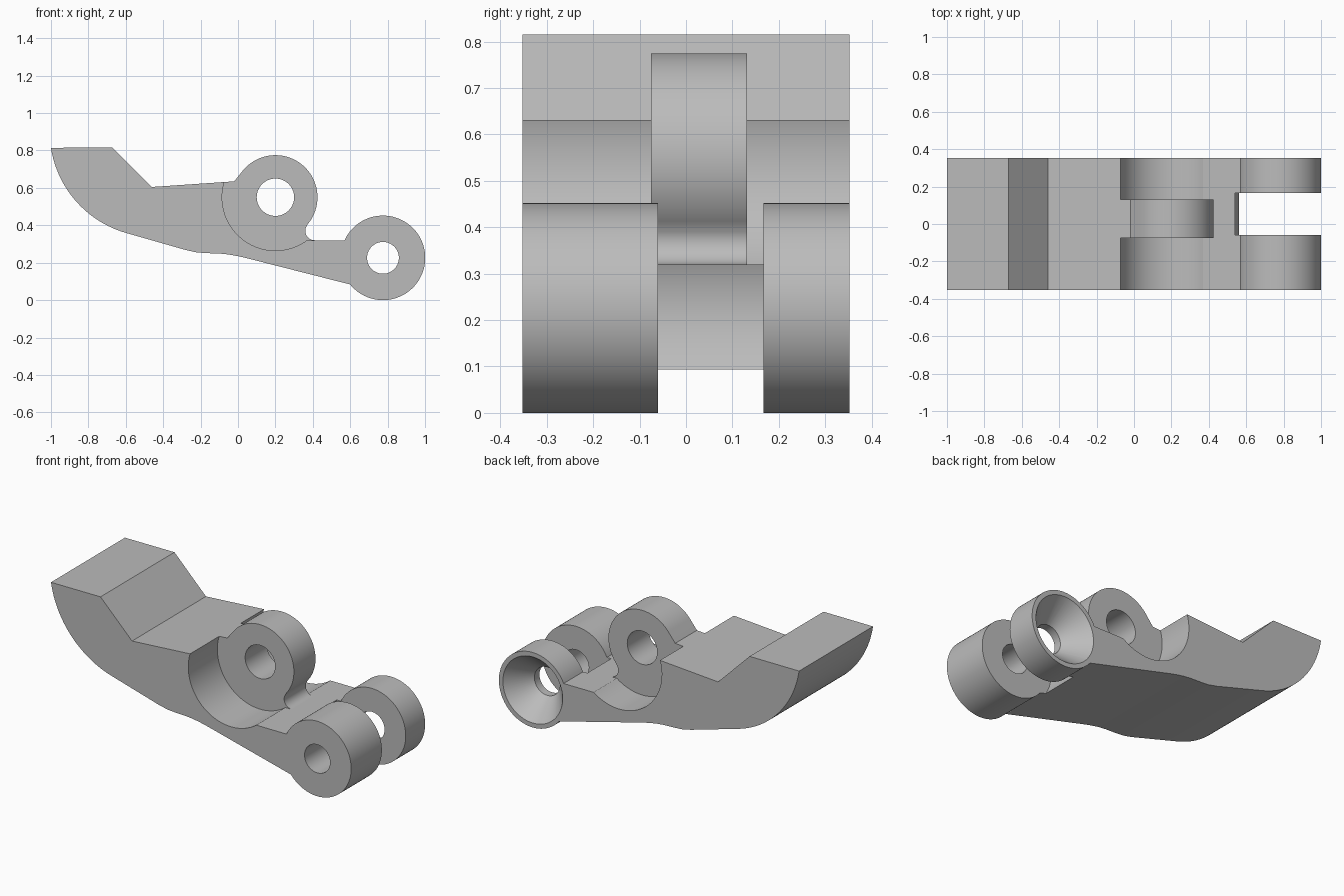
import bpy, bmesh
from math import sin, cos, radians

cube = bpy.data.objects.get("Cube")
if cube:
    bpy.data.objects.remove(cube, do_unlink=True)

grey = bpy.data.materials.new("plain grey")
grey.use_nodes = True
grey.diffuse_color = (0.5, 0.5, 0.5, 1)
grey.node_tree.nodes["Principled BSDF"].inputs["Base Color"].default_value = (0.5, 0.5, 0.5, 1)

HALF = 0.352               # half width of the arm
PIVOT = (0.2, 0.55)        # centre of the upper lug
FORK = (0.775, 0.226)      # centre of the fork eyes


def arc(centre, r, a, b, n=40):
    """Points on a circle from angle a to b, in degrees."""
    angles = [radians(a + (b - a) * i / n) for i in range(n + 1)]
    return [(centre[0] + r * cos(t), centre[1] + r * sin(t)) for t in angles]


def circle(centre, r, n=64):
    return arc(centre, r, 0, 360, n)[:-1]


def solid(name, front, y0, y1, back=None):
    """Join a front outline (x, z) to a matching back outline."""
    bm = bmesh.new()
    a = [bm.verts.new((x, y0, z)) for x, z in front]
    b = [bm.verts.new((x, y1, z)) for x, z in (back or front)]
    bm.faces.new(a)
    bm.faces.new(b[::-1])
    for i in range(len(a)):
        j = (i + 1) % len(a)
        bm.faces.new((a[j], a[i], b[i], b[j]))
    bmesh.ops.recalc_face_normals(bm, faces=bm.faces)
    mesh = bpy.data.meshes.new(name)
    bm.to_mesh(mesh)
    bm.free()
    mesh.materials.append(grey)
    ob = bpy.data.objects.new(name, mesh)
    bpy.context.collection.objects.link(ob)
    return ob


# Side outline: tail, upper lug, fillet, deck, fork eye, underside
outline = [(-0.67, 0.815), (-0.46, 0.605), (-0.02, 0.635)]
outline += arc(PIVOT, 0.225, 140, -40.6, 56)
outline += arc((0.41, 0.37), 0.05, 139.4, 270, 16)[1:]
outline += arc(FORK, 0.226, 155.5, -141, 72)
outline += [(0.04, 0.226), (0, 0.235), (-0.05, 0.244), (-0.1, 0.249),
            (-0.16, 0.251), (-0.22, 0.255), (-0.28, 0.268)]
outline += arc((-0.442, 0.902), 0.565, 253.8, 188.9, 32)
arm = solid("lever_arm", outline, -HALF, HALF)

# Clearance beside the upper lug, with a round floor and flat deck
pocket = arc(PIVOT, 0.285, 162.5, 306.2, 56)
pocket += [(0.55, 0.3201), (0.55, 0.9), (pocket[0][0], 0.9)]

cutters = [
    solid("front_pocket_cutter", pocket, -0.5, -0.075),
    solid("back_pocket_cutter", pocket, 0.131, 0.5),
    solid("fork_slot_cutter", circle(FORK, 0.252, 96), -0.06, 0.167),
    solid("pivot_hole_cutter", circle(PIVOT, 0.1), -0.5, 0.5),
    solid("fork_hole_cutter", circle(FORK, 0.085), -0.5, 0.5),
    solid("countersink_cutter", circle(FORK, 0.085), 0.215, HALF + 0.001,
          circle(FORK, 0.2)),
]

# Cut the arm and discard the cutters
bpy.ops.object.select_all(action="DESELECT")
bpy.context.view_layer.objects.active = arm
arm.select_set(True)
for cutter in cutters:
    cutter.hide_render = True
    mod = arm.modifiers.new(cutter.name, "BOOLEAN")
    mod.operation = "DIFFERENCE"
    mod.solver = "EXACT"
    mod.object = cutter
    bpy.ops.object.modifier_apply(modifier=mod.name)
    bpy.data.objects.remove(cutter, do_unlink=True)

bpy.ops.object.shade_smooth_by_angle(angle=radians(25))
